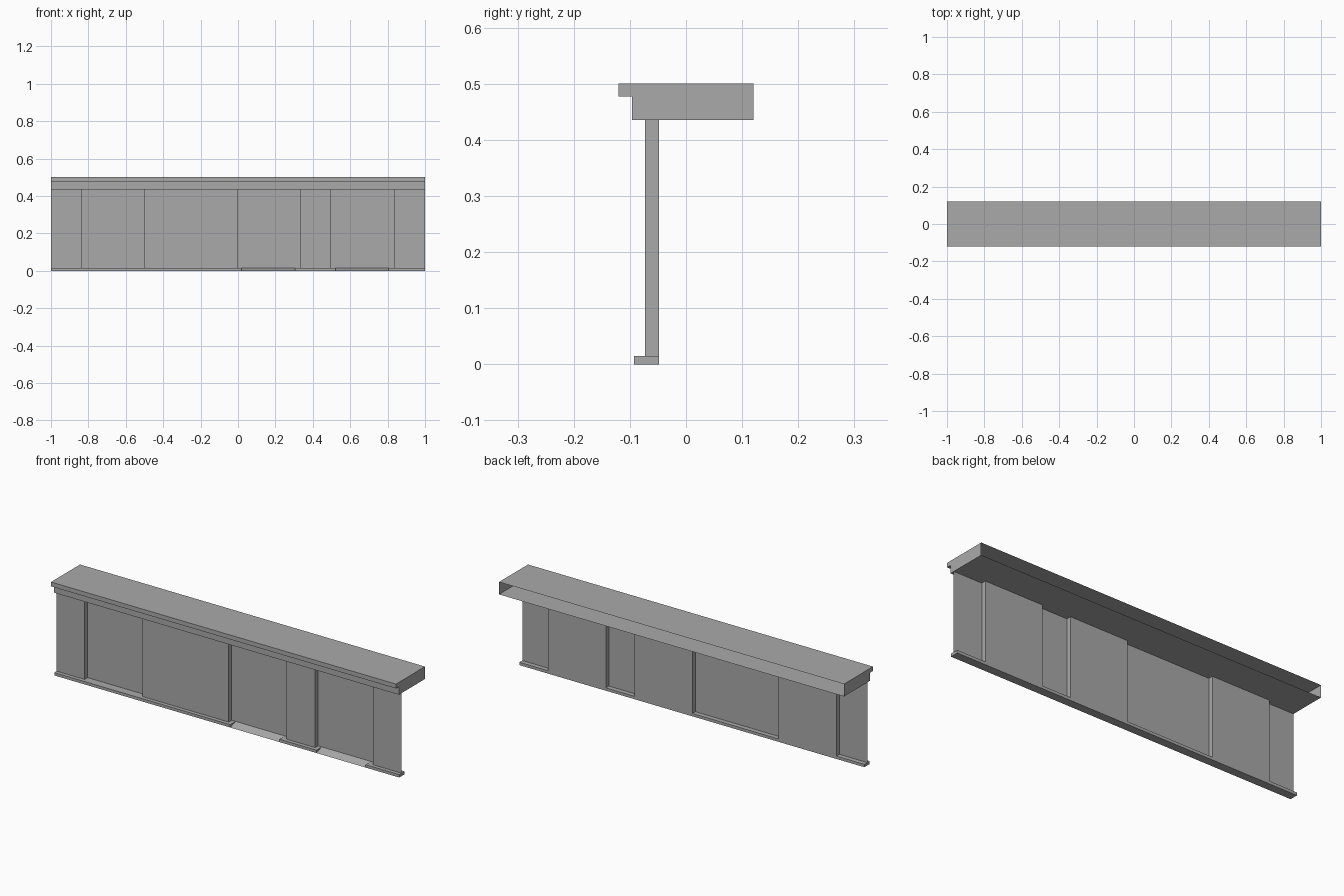
import bpy
import bmesh

cube = bpy.data.objects.get("Cube")
if cube:
    bpy.data.objects.remove(cube, do_unlink=True)

# One plain grey for the whole facade
grey = bpy.data.materials.new("plain_grey")
grey.use_nodes = True
colour = (0.40, 0.40, 0.40, 1)
grey.diffuse_color = colour
shader = grey.node_tree.nodes["Principled BSDF"]
shader.inputs["Base Color"].default_value = colour
shader.inputs["Roughness"].default_value = 0.8


def finish(bm, name, tidy=True):
    if tidy:
        bmesh.ops.recalc_face_normals(bm, faces=bm.faces[:])
    mesh = bpy.data.meshes.new(name)
    bm.to_mesh(mesh)
    bm.free()
    mesh.materials.append(grey)
    obj = bpy.data.objects.new(name, mesh)
    bpy.context.scene.collection.objects.link(obj)
    return obj


def extrude_x(name, profile, x0, x1, open_edge=False):
    """Sweep a (y, z) profile along x with end caps; open_edge leaves the closing side out."""
    bm = bmesh.new()
    a = [bm.verts.new((x0, y, z)) for y, z in profile]
    b = [bm.verts.new((x1, y, z)) for y, z in profile]
    n = len(profile)
    for i in range(n - 1 if open_edge else n):
        j = (i + 1) % n
        bm.faces.new((a[i], a[j], b[j], b[i]))
    bm.faces.new(a)
    bm.faces.new(b[::-1])
    return finish(bm, name)


# Header: hollow fascia with a projecting top lip, open at the back
extrude_x("header", [(0.12, 0.5), (-0.12, 0.5), (-0.12, 0.477),
                     (-0.096, 0.477), (-0.096, 0.435), (0.12, 0.435)],
          -1, 1, open_edge=True)

# Wall: a single sheet stepping back at each recessed bay
FRONT, BACK = -0.073, -0.048
bays = [(-0.838, -0.502), (-0.003, 0.333), (0.498, 0.835)]
path = [(-1, FRONT)]
for x0, x1 in bays:
    path += [(x0, FRONT), (x0, BACK), (x1, BACK), (x1, FRONT)]
path.append((1, FRONT))
bm = bmesh.new()
low = [bm.verts.new((x, y, 0.002)) for x, y in path]
high = [bm.verts.new((x, y, 0.435)) for x, y in path]
for i in range(len(path) - 1):
    bm.faces.new((low[i], low[i + 1], high[i + 1], high[i]))
finish(bm, "wall_sheet", tidy=False)

# Plinth: kerb along the foot, dropping to a ramp at two of the bays
KERB_FRONT, KERB_TOP = -0.093, 0.015
kerb = [(KERB_FRONT, 0), (BACK - 0.0005, 0), (BACK - 0.0005, KERB_TOP), (KERB_FRONT, KERB_TOP)]
ramp = [(KERB_FRONT, 0), (BACK - 0.0005, 0), (BACK - 0.0005, KERB_TOP)]
for i, (x0, x1) in enumerate([(-1, 0.02), (0.305, 0.52), (0.805, 1)]):
    extrude_x(f"kerb_{i + 1}", kerb, x0, x1)
for i, (x0, x1) in enumerate([(0.02, 0.305), (0.52, 0.805)]):
    extrude_x(f"ramp_{i + 1}", ramp, x0, x1)
